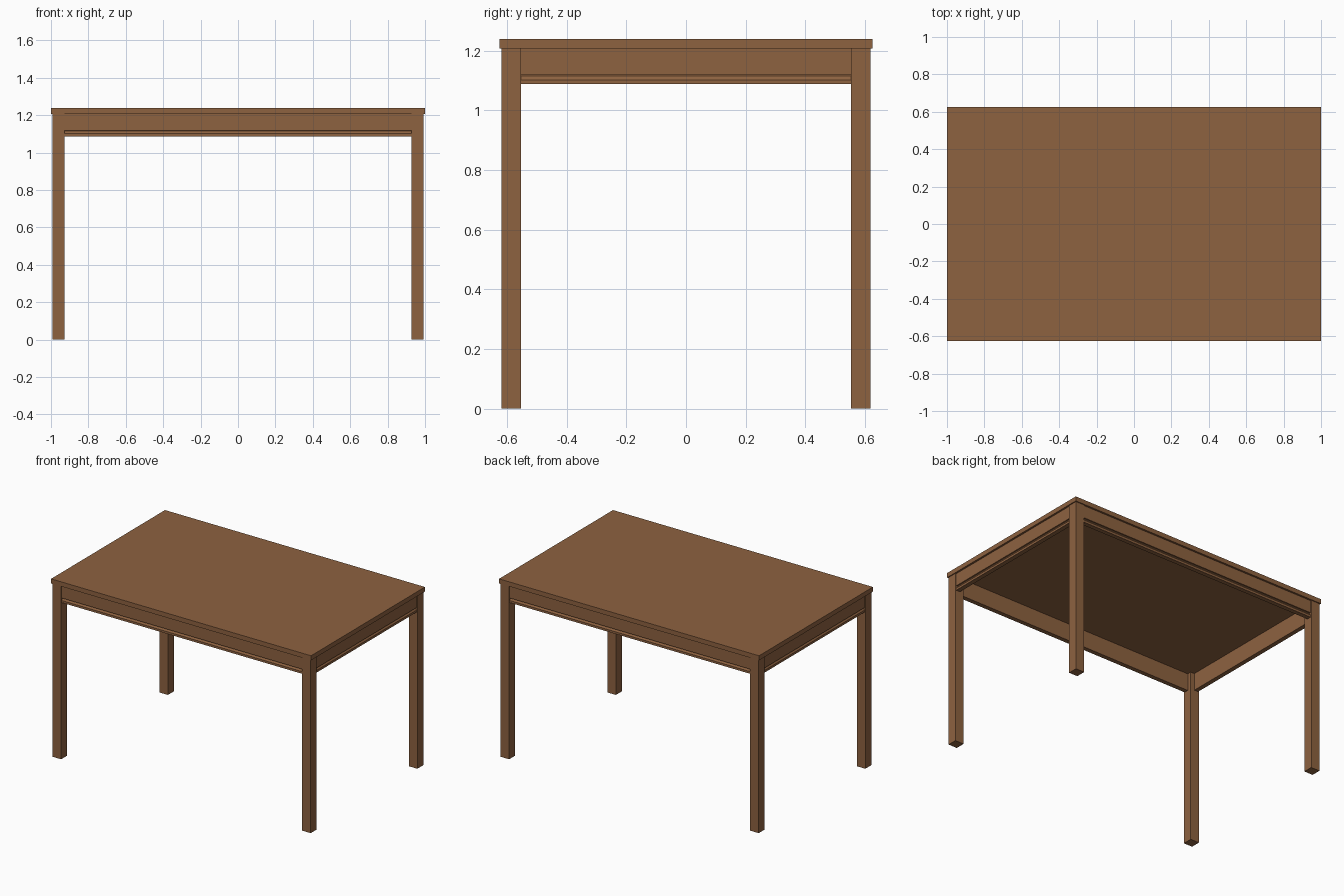
import bpy, bmesh
from mathutils import Matrix, Vector

if "Cube" in bpy.data.objects:
    bpy.data.objects.remove(bpy.data.objects["Cube"])

wood = bpy.data.materials.new("warm brown wood")
wood.diffuse_color = (0.27, 0.122, 0.051, 1)
wood.use_nodes = True
wood.node_tree.nodes["Principled BSDF"].inputs["Base Color"].default_value = wood.diffuse_color

LEG_X, LEG_Y, LEG_W = 0.993, 0.619, 0.066   # outer leg faces and leg width
TOP_Z, UNDER_Z = 1.238, 1.206


def finish(name, bm):
    bmesh.ops.recalc_face_normals(bm, faces=bm.faces)
    mesh = bpy.data.meshes.new(name)
    bm.to_mesh(mesh)
    bm.free()
    mesh.materials.append(wood)
    obj = bpy.data.objects.new(name, mesh)
    bpy.context.collection.objects.link(obj)
    return obj


def box(name, center, size):
    bm = bmesh.new()
    bmesh.ops.create_cube(bm, size=1, matrix=Matrix.Translation(center) @ Matrix.Diagonal((*size, 1)))
    return finish(name, bm)


# Apron cross-section: (depth behind the leg face, height), with a groove and a sloped lip
PROFILE = [(0.006, UNDER_Z), (0.006, 1.119), (0.016, 1.119), (0.016, 1.115),
           (0.006, 1.102), (0.006, 1.087), (0.037, 1.087), (0.037, UNDER_Z)]


def apron(name, half_length, face, turn):
    bm = bmesh.new()
    verts = [bm.verts.new((-half_length, -face + d, z)) for d, z in PROFILE]
    cap = bm.faces.new(verts)
    grown = bmesh.ops.extrude_face_region(bm, geom=[cap], use_keep_orig=True)["geom"]
    bmesh.ops.translate(bm, vec=Vector((2 * half_length, 0, 0)),
                        verts=[g for g in grown if isinstance(g, bmesh.types.BMVert)])
    bm.transform(Matrix.Rotation(turn * 1.5707963268, 4, "Z"))
    return finish(name, bm)


# Table top
box("table_top", (0, 0, (TOP_Z + UNDER_Z) / 2), (2.0, 1.252, TOP_Z - UNDER_Z))

# Four square legs
for side, sx in (("left", -1), ("right", 1)):
    for end, sy in (("front", -1), ("back", 1)):
        box(f"{end}_{side}_leg",
            (sx * (LEG_X - LEG_W / 2), sy * (LEG_Y - LEG_W / 2), UNDER_Z / 2),
            (LEG_W, LEG_W, UNDER_Z))

# Aprons between the legs
for turn, side in enumerate(("front", "right", "back", "left")):
    span, face = (LEG_X, LEG_Y) if turn % 2 == 0 else (LEG_Y, LEG_X)
    apron(f"{side}_apron", span - LEG_W, face, turn)
